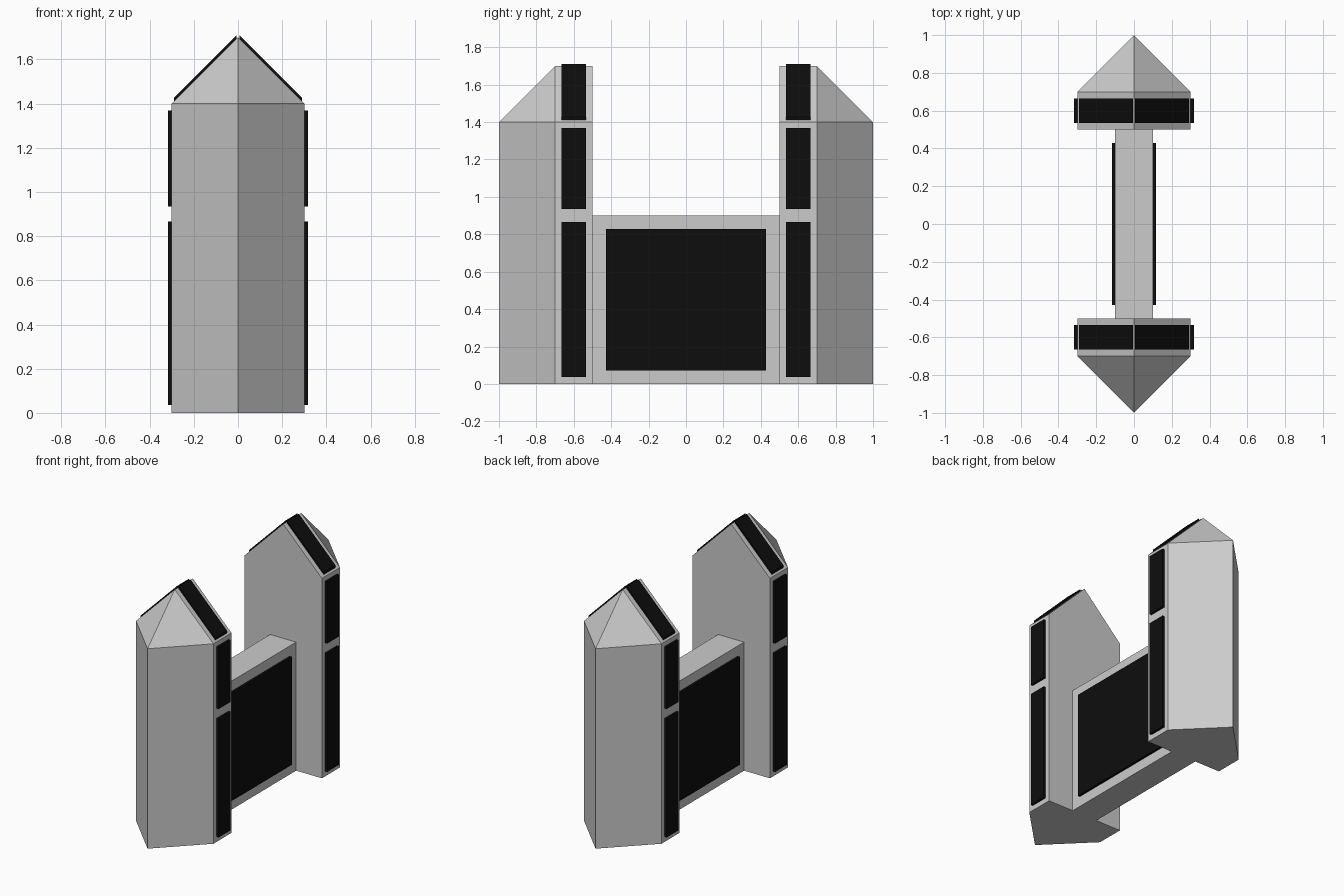
import bpy

if "Cube" in bpy.data.objects:
    bpy.data.objects.remove(bpy.data.objects["Cube"])

black = bpy.data.materials.new("black_panel")
black.diffuse_color = (0.004, 0.004, 0.004, 1)
black.use_nodes = True
black.node_tree.nodes["Principled BSDF"].inputs["Base Color"].default_value = black.diffuse_color


def make(name, verts, faces, mat=None):
    mesh = bpy.data.meshes.new(name)
    mesh.from_pydata(verts, [], faces)
    obj = bpy.data.objects.new(name, mesh)
    bpy.context.collection.objects.link(obj)
    if mat:
        mesh.materials.append(mat)
    # consistent outward normals
    import bmesh
    bm = bmesh.new()
    bm.from_mesh(mesh)
    bmesh.ops.recalc_face_normals(bm, faces=bm.faces)
    bm.to_mesh(mesh)
    bm.free()
    return obj


def prism(name, profile, y0, y1, mat=None):
    """Extrude an (x, z) outline along y."""
    n = len(profile)
    verts = [(x, y, z) for y in (y0, y1) for x, z in profile]
    faces = [tuple(range(n)), tuple(range(n, 2 * n))]
    faces += [(i, (i + 1) % n, n + (i + 1) % n, n + i) for i in range(n)]
    return make(name, verts, faces, mat)


def rect(x0, x1, z0, z1):
    return [(x0, z0), (x1, z0), (x1, z1), (x0, z1)]


T = 0.017  # panel thickness

# connecting wall with a large panel on each side
prism("wall", rect(-0.1, 0.1, 0, 0.9), -0.5, 0.5)
for sx, side in ((-1, "left"), (1, "right")):
    prism("wall_panel_" + side, rect(sx * 0.1, sx * (0.1 + T), 0.073, 0.829),
          -0.428, 0.428, black)

for sy, end in ((-1, "front"), (1, "back")):
    # five-sided tower with a hipped roof over the pointed end
    plan = [(-0.3, 0.5), (0.3, 0.5), (0.3, 0.7), (0, 1), (-0.3, 0.7)]
    verts = [(x, sy * y, z) for z in (0, 1.4) for x, y in plan]
    verts += [(0, sy * 0.5, 1.7), (0, sy * 0.7, 1.7)]
    faces = [(0, 1, 2, 3, 4), (0, 1, 6, 10, 5),
             (1, 2, 7, 6), (2, 3, 8, 7), (3, 4, 9, 8), (4, 0, 5, 9),
             (6, 7, 11, 10), (7, 8, 11), (8, 9, 11), (9, 5, 10, 11)]
    make("tower_" + end, verts, faces)

    # side and roof panels on both flanks
    for sx, side in ((-1, "left"), (1, "right")):
        tag = end + "_" + side
        y0, y1 = sy * 0.535, sy * 0.665
        for part, z0, z1 in (("lower", 0.036, 0.866), ("upper", 0.935, 1.368)):
            prism(f"tower_panel_{part}_{tag}",
                  rect(sx * 0.3, sx * (0.3 + T), z0, z1), y0, y1, black)
        prism("roof_panel_" + tag,
              [(sx * 0.006, 1.694), (sx * 0.29, 1.41),
               (sx * 0.29, 1.426), (sx * 0.006, 1.71)], y0, y1, black)
